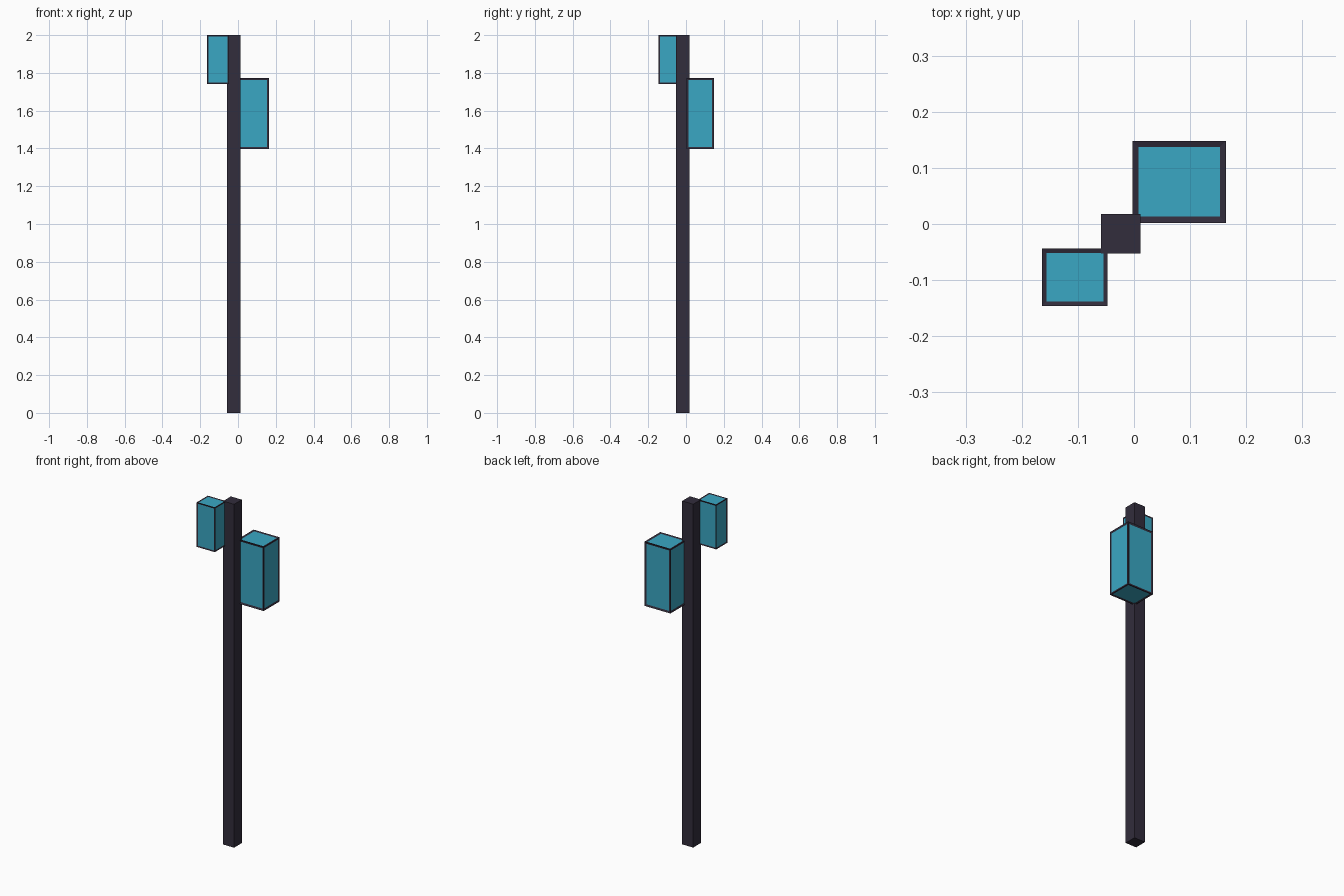
import bpy
import bmesh
from mathutils import Vector

if "Cube" in bpy.data.objects:
    bpy.data.objects.remove(bpy.data.objects["Cube"])


def material(name, color):
    m = bpy.data.materials.new(name)
    m.diffuse_color = (*color, 1)
    m.use_nodes = True
    m.node_tree.nodes["Principled BSDF"].inputs["Base Color"].default_value = m.diffuse_color
    return m


DARK = material("dark_metal", (0.032, 0.026, 0.045))
GLASS = material("teal_glass", (0.042, 0.39, 0.55))


def box(name, lo, hi, border=0.0):
    """Box between two corners; a border frames every side around a recessed pane."""
    lo, hi = Vector(lo), Vector(hi)
    bm = bmesh.new()
    bmesh.ops.create_cube(bm, size=1)
    bmesh.ops.scale(bm, vec=hi - lo, verts=bm.verts)
    bmesh.ops.translate(bm, vec=(lo + hi) / 2, verts=bm.verts)
    if border:
        panes = list(bm.faces)
        bmesh.ops.inset_individual(bm, faces=panes, thickness=border,
                                   depth=-border * 0.2)
        for f in panes:
            f.material_index = 1
    mesh = bpy.data.meshes.new(name)
    bm.to_mesh(mesh)
    bm.free()
    mesh.materials.append(DARK)
    mesh.materials.append(GLASS)
    obj = bpy.data.objects.new(name, mesh)
    bpy.context.collection.objects.link(obj)
    return obj


# Square post
box("post", (-0.059, -0.053, 0), (0.012, 0.018, 2.0))

# Framed lanterns on opposite corners of the post
box("large_lantern", (-0.003, 0.002, 1.398), (0.164, 0.148, 1.772), 0.0155)
box("small_lantern", (-0.164, -0.146, 1.741), (-0.047, -0.044, 2.0), 0.0108)
